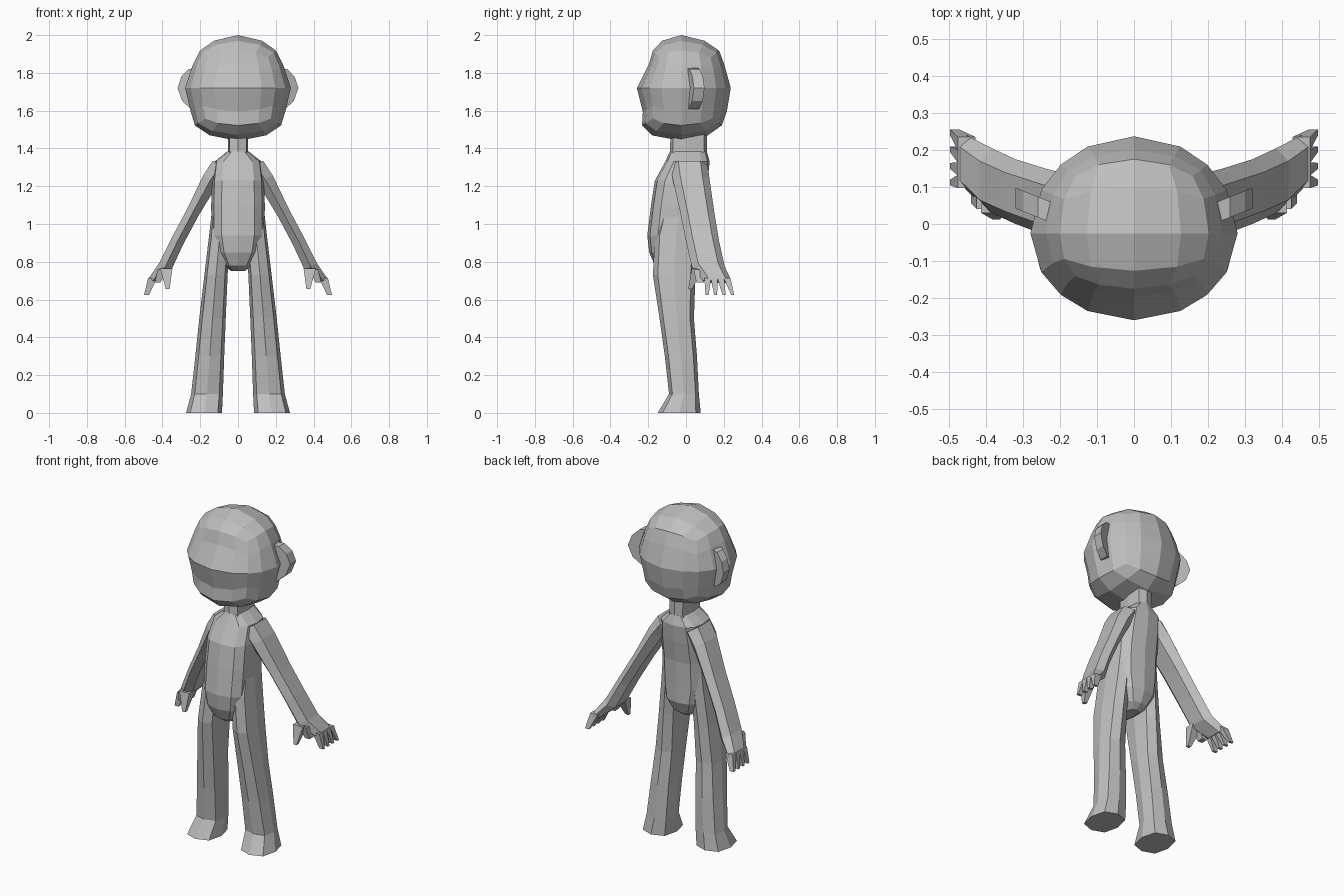
import bpy, bmesh, math
from mathutils import Vector

if "Cube" in bpy.data.objects:
    bpy.data.objects.remove(bpy.data.objects["Cube"])

grey = bpy.data.materials.new("plain grey")
grey.diffuse_color = (0.52, 0.52, 0.52, 1)
grey.use_nodes = True
grey.node_tree.nodes["Principled BSDF"].inputs["Base Color"].default_value = grey.diffuse_color


def finish(name, bm, mirror=False):
    bmesh.ops.recalc_face_normals(bm, faces=bm.faces)
    me = bpy.data.meshes.new(name)
    bm.to_mesh(me)
    bm.free()
    me.materials.append(grey)
    ob = bpy.data.objects.new(name, me)
    bpy.context.collection.objects.link(ob)
    if mirror:
        ob.modifiers.new("mirror", 'MIRROR').use_mirror_merge = False
    return ob


def loft(name, rings, mirror=False):
    """Skin a list of equal-length point loops and cap both ends."""
    bm = bmesh.new()
    loops = [[bm.verts.new(p) for p in r] for r in rings]
    n = len(loops[0])
    for a, b in zip(loops, loops[1:]):
        for i in range(n):
            j = (i + 1) % n
            bm.faces.new((a[i], a[j], b[j], b[i]))
    bm.faces.new(loops[0][::-1])
    bm.faces.new(loops[-1])
    return finish(name, bm, mirror)


def section(n, z, x0, x1, y0, y1, power=1.0):
    """Rounded horizontal loop filling a rectangle; power < 1 is boxier."""
    pts = []
    for i in range(n):
        a = 2 * math.pi * i / n
        c, s = math.cos(a), math.sin(a)
        c = math.copysign(abs(c) ** power, c)
        s = math.copysign(abs(s) ** power, s)
        pts.append(((x0 + x1) / 2 + c * (x1 - x0) / 2,
                    (y0 + y1) / 2 + s * (y1 - y0) / 2, z))
    return pts


def lerp_table(table, u):
    for a, b in zip(table, table[1:]):
        if a[0] <= u <= b[0]:
            t = (u - a[0]) / (b[0] - a[0])
            return [p + (q - p) * t for p, q in zip(a[1:], b[1:])]
    return table[-1][1:] if u > 0 else table[0][1:]


# Head: rounded cube shaped by width, face and back factors over height
shape = [(-1, 1.2, 1.5, 1.2), (-.89, 1.2, 1.48, 1.2), (-.79, 1.2, 1.34, 1.2),
         (-.43, .99, .95, 1.02), (-.25, .98, .99, .96), (0, 1, 1, 1),
         (.46, .95, .81, .97), (.75, 1.03, .92, 1.1), (1, 1, 1, 1)]
bm = bmesh.new()
bmesh.ops.create_cube(bm, size=2)
bmesh.ops.subdivide_edges(bm, edges=bm.edges, cuts=3, use_grid_fill=True)
for v in bm.verts:
    p = v.co.normalized()
    fx, ff, fb = lerp_table(shape, p.z)
    y = p.y * (.235 * ff if p.y < 0 else .262 * fb)
    v.co = (p.x * .28 * fx, y - .025, 1.72 + p.z * .28)
finish("head", bm)

# Ears: thick outlines slanting backwards
outline = [(.2, 1.83), (.26, 1.82), (.3, 1.78), (.32, 1.72),
           (.295, 1.65), (.25, 1.61), (.2, 1.61)]
loft("ear", [[(x, .05 + (x - .27) * .4 + s * .028, z) for x, z in outline]
             for s in (-1, 1)], True)

# Neck
loft("neck", [section(8, 1.34, -.065, .065, -.09, .115, .5),
              section(8, 1.39, -.052, .052, -.085, .11, .5),
              section(8, 1.52, -.055, .055, -.08, .11, .5)])

# Torso: half width, front and back over height
body = [(.75, .035, -.12, .02), (.78, .075, -.165, .06), (.85, .12, -.195, .09),
        (.94, .14, -.205, .09), (1.1, .142, -.185, .095),
        (1.23, .138, -.165, .115), (1.33, .125, -.11, .125),
        (1.385, .055, -.085, .11)]
loft("torso", [section(12, z, -w, w, f, b, .7) for z, w, f, b in body])

# Legs with flared feet
leg = [(0, .085, .275, -.15, .078), (.1, .08, .248, -.09, .068),
       (.3, .073, .226, -.112, .058), (.5, .065, .205, -.14, .042),
       (.73, .055, .178, -.175, .05), (.94, .04, .153, -.165, .06),
       (1.1, .05, .135, -.12, .06)]
loft("leg", [section(8, *r, .75) for r in leg], True)

# Arms: flat sleeves leaning out and back
arm = [(.09, 1.31, -.08, .115, .05), (.145, 1.235, -.07, .125, .045),
       (.24, 1.06, -.03, .15, .035), (.32, .91, .0, .175, .035),
       (.385, .775, .03, .205, .037), (.452, .70, .09, .24, .024)]
rings = []
for x, z, y0, y1, t in arm:
    mid, half = (y0 + y1) / 2, (y1 - y0) / 2
    side = Vector((.87, 0, .49)) * t
    ring = []
    for a, b in ((-1, 0), (-.6, 1), (.6, 1), (1, 0), (.6, -1), (-.6, -1)):
        ring.append(Vector((x, mid + a * half, z)) + side * b)
    rings.append(ring)
loft("arm", rings, True)


def digit(name, base, tip, rb, rt):
    """Tapered four-sided finger."""
    corners = ((-1, -1), (1, -1), (1, 1), (-1, 1))
    loft(name, [[(c[0] + r[0] * i, c[1] + r[1] * j, c[2]) for i, j in corners]
                for c, r in ((base, rb), (tip, rt))], True)


# Four fingers and a thumb
for k in range(4):
    digit("finger", (.452, .115 + .034 * k, .715),
          (.484, .112 + .045 * k, .625), (.024, .018), (.013, .008))
digit("thumb", (.38, .06, .765), (.372, .022, .655), (.033, .03), (.01, .01))
digit("thumb_web", (.40, .07, .76), (.425, .075, .69), (.025, .03), (.015, .02))
